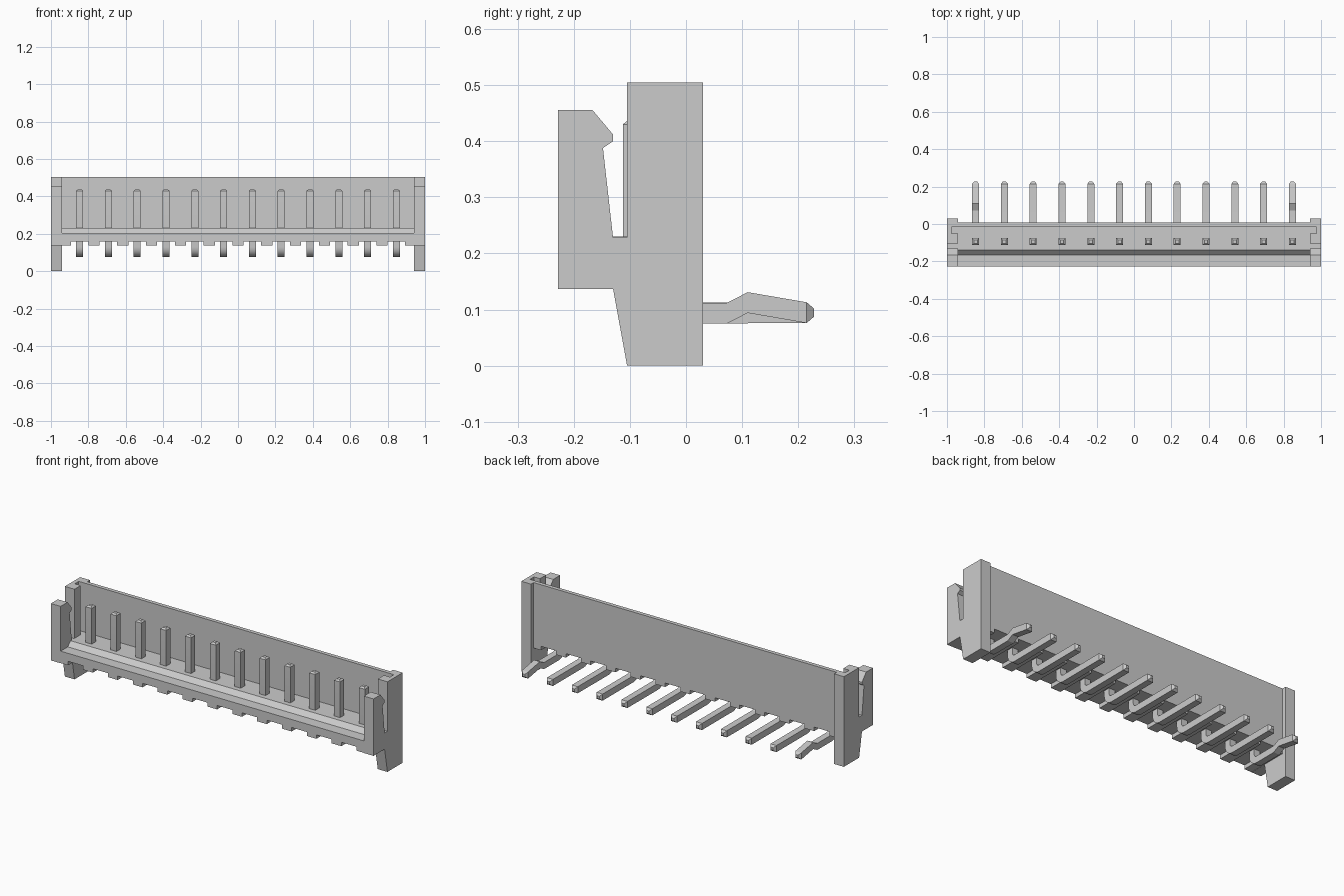
import bpy, bmesh, math

if "Cube" in bpy.data.objects:
    bpy.data.objects.remove(bpy.data.objects["Cube"])

PITCH, COUNT = 0.154, 12
PIN_X = [(i - (COUNT - 1) / 2) * PITCH for i in range(COUNT)]
INNER = 0.94   # inner face of the end posts


def make_object(name, bm):
    bmesh.ops.recalc_face_normals(bm, faces=bm.faces[:])
    mesh = bpy.data.meshes.new(name)
    bm.to_mesh(mesh)
    bm.free()
    obj = bpy.data.objects.new(name, mesh)
    bpy.context.collection.objects.link(obj)
    return obj


def loft(bm, rings):
    """Join equal-length rings of points into a closed solid."""
    rings = [[bm.verts.new(p) for p in ring] for ring in rings]
    for a, b in zip(rings, rings[1:]):
        n = len(a)
        for i in range(n):
            j = (i + 1) % n
            bm.faces.new((a[i], a[j], b[j], b[i]))
    bm.faces.new(rings[0])
    bm.faces.new(rings[-1])


def extrude_x(name, profile, spans):
    """Extrude a (y, z) profile over one or more x spans."""
    bm = bmesh.new()
    for x0, x1 in spans:
        loft(bm, [[(x, y, z) for y, z in profile] for x in (x0, x1)])
    return make_object(name, bm)


def rect(y0, y1, z0, z1):
    return [(y0, z0), (y1, z0), (y1, z1), (y0, z1)]


# Floor, stepped front ledge and back wall
extrude_x("housing_body", [
    (-0.228, 0.16), (0.007, 0.16), (0.007, 0.505), (-0.015, 0.505),
    (-0.015, 0.23), (-0.14, 0.23), (-0.165, 0.205), (-0.228, 0.205)],
    [(-INNER, INNER)])

# Ribs under the floor, between the pins and at both ends
ribs = [(x + PITCH / 2 - 0.03, x + PITCH / 2 + 0.03) for x in PIN_X[:-1]]
ribs += [(-INNER, -0.894), (0.894, INNER)]
extrude_x("floor_ribs", rect(-0.228, 0.007, 0.138, 0.16), ribs)

# End posts with latch arms; a groove is cut in each inner face
post_profile = [
    (0.03, 0), (0.03, 0.505), (-0.105, 0.505), (-0.105, 0.228),
    (-0.13, 0.228), (-0.148, 0.388), (-0.13, 0.40), (-0.13, 0.412),
    (-0.167, 0.456), (-0.228, 0.456), (-0.228, 0.137), (-0.13, 0.137),
    (-0.105, 0)]
posts = extrude_x("end_posts", post_profile, [(-1, -INNER), (INNER, 1)])
cutter = extrude_x("groove_cutter", rect(-0.05, -0.015, 0.23, 0.6),
                   [(-0.977, -0.9), (0.9, 0.977)])
cutter.hide_render = True
cutter.hide_viewport = True
cut = posts.modifiers.new("grooves", "BOOLEAN")
cut.operation = "DIFFERENCE"
cut.solver = "EXACT"
cut.object = cutter


def pin_path(kinked):
    """Sections as (y, z, ny, nz, scale): centre, thickness direction, size."""
    path = [(-0.094, 0.438, 1, 0, 0.5), (-0.094, 0.43, 1, 0, 1)]
    r, cy, cz = 0.036, -0.058, 0.1295          # bend below the floor
    for i in range(7):
        a = math.radians(15 * i)
        c, s = math.cos(a), math.sin(a)
        path.append((cy - r * c, cz - r * s, c, s, 1))
    if kinked:
        path += [(0.073, 0.0935, 0, 1, 1), (0.11, 0.1125, 0, 1, 1)]
    path += [(0.215, 0.0945, 0, 1, 1), (0.228, 0.0945, 0, 1, 0.4)]
    return path


# Bent square pins; the first and last have a kinked tail
bm = bmesh.new()
for i, x in enumerate(PIN_X):
    rings = []
    for y, z, ny, nz, scale in pin_path(i in (0, COUNT - 1)):
        h = 0.0185 * scale
        rings.append([(x + sx * h, y + sn * h * ny, z + sn * h * nz)
                      for sx, sn in ((-1, -1), (1, -1), (1, 1), (-1, 1))])
    loft(bm, rings)
pins = make_object("contact_pins", bm)
bpy.context.view_layer.objects.active = pins
pins.select_set(True)
bpy.ops.object.shade_smooth_by_angle(angle=math.radians(20))
